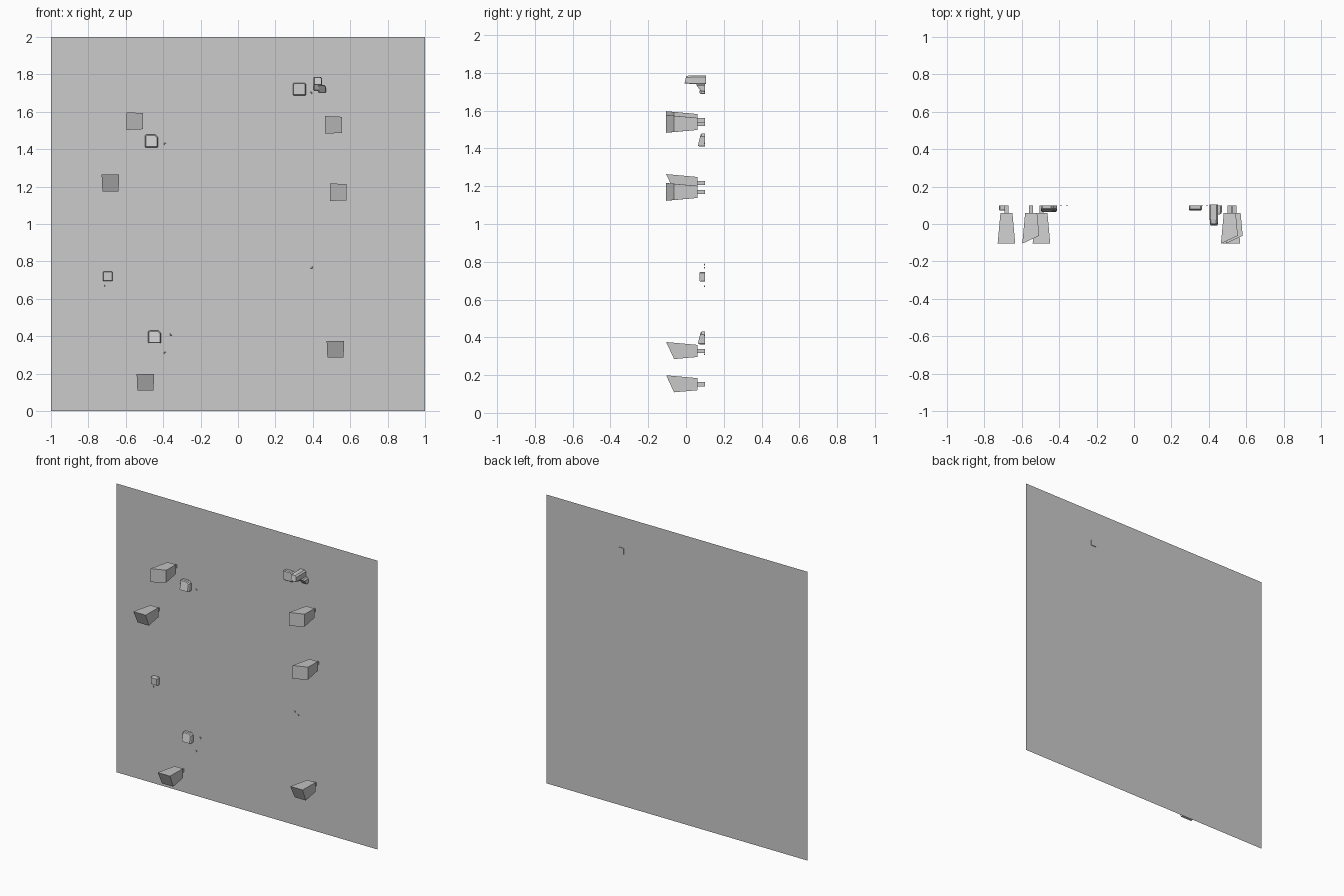
import bpy, bmesh

if "Cube" in bpy.data.objects:
    bpy.data.objects.remove(bpy.data.objects["Cube"])

WALL_Y = 0.1
SQUARE = [(-1, -1), (1, -1), (1, 1), (-1, 1)]


def make(name, rings):
    """Loft matching rings of points into one flat-shaded object."""
    bm = bmesh.new()
    loops = [[bm.verts.new(p) for p in r] for r in rings]
    n = len(loops[0])
    for a, b in zip(loops, loops[1:]):
        for i in range(n):
            j = (i + 1) % n
            bm.faces.new((a[i], a[j], b[j], b[i]))
    bm.faces.new(loops[0])
    if len(loops) > 1:
        bm.faces.new(loops[-1][::-1])
        bmesh.ops.recalc_face_normals(bm, faces=bm.faces[:])
    me = bpy.data.meshes.new(name)
    bm.to_mesh(me)
    bm.free()
    ob = bpy.data.objects.new(name, me)
    bpy.context.collection.objects.link(ob)
    return ob


# Wall sheet, a single face looking to the front
make("wall_panel", [[(u, WALL_Y, 1 + v) for u, v in SQUARE]])


# Tapered pegs: wedge-cut front, narrower back, thin stem into the wall
def peg(x, z, sideways):
    def ring(r, y):
        return [(x + r * u, y, z + r * v) for u, v in SQUARE]
    front = []
    for u, v in SQUARE:
        short = u > 0 if sideways else v < 0
        r = 0.043 if short else 0.047
        front.append((x + r * u, -0.063 if short else -0.105, z + r * v))
    make("peg_block", [front, ring(0.032, 0.06)])
    make("peg_stem", [ring(0.011, 0.055), ring(0.011, WALL_Y)])


for x, z, sideways in [(-0.55, 1.55, True), (0.512, 1.53, True), (0.538, 1.17, True),
                       (-0.682, 1.217, False), (0.521, 0.328, False),
                       (-0.495, 0.152, False)]:
    peg(x, z, sideways)


# Chipped stones: cut-corner outline, smaller front face, top leaning to the wall
def stone(x0, x1, z0, z1, y_low, y_high, back=WALL_Y, cut=0.22):
    outline = [(0.04, 0), (0.96, 0), (1, 0.05), (1, 1 - cut), (1 - cut, 1),
               (0.1, 1), (0, 0.92), (0, 0.05)]

    def ring(k, depth):
        pts = []
        for u, v in outline:
            u, v = 0.5 + (u - 0.5) * k, 0.5 + (v - 0.5) * k
            y = back + (y_low + (y_high - y_low) * v - back) * depth
            pts.append((x0 + (x1 - x0) * u, y, z0 + (z1 - z0) * v))
        return pts
    make("wall_stone", [ring(1, 0), ring(1, 0.75), ring(0.86, 1)])


stone(-0.497, -0.428, 1.410, 1.478, 0.062, 0.078)
stone(-0.480, -0.412, 0.363, 0.430, 0.062, 0.078)
stone(-0.722, -0.670, 0.695, 0.747, 0.072, 0.072, cut=0.1)
stone(0.293, 0.363, 1.688, 1.755, 0.072, 0.075, cut=0.1)
stone(0.405, 0.450, 1.742, 1.787, -0.008, 0.002, back=0.105)
stone(0.405, 0.436, 1.715, 1.745, 0.070, 0.055)
stone(0.430, 0.470, 1.702, 1.742, 0.080, 0.050)

# Tiny grit specks on the wall
for x, z in [(-0.39, 1.427), (0.39, 1.70), (0.392, 0.768), (0.365, 0.785),
             (-0.717, 0.67), (-0.358, 0.41), (-0.39, 0.31)]:
    make("grit", [[(x + r * u, y, z + r * v) for u, v in SQUARE]
                  for r, y in ((0.004, 0.096), (0.005, WALL_Y))])
